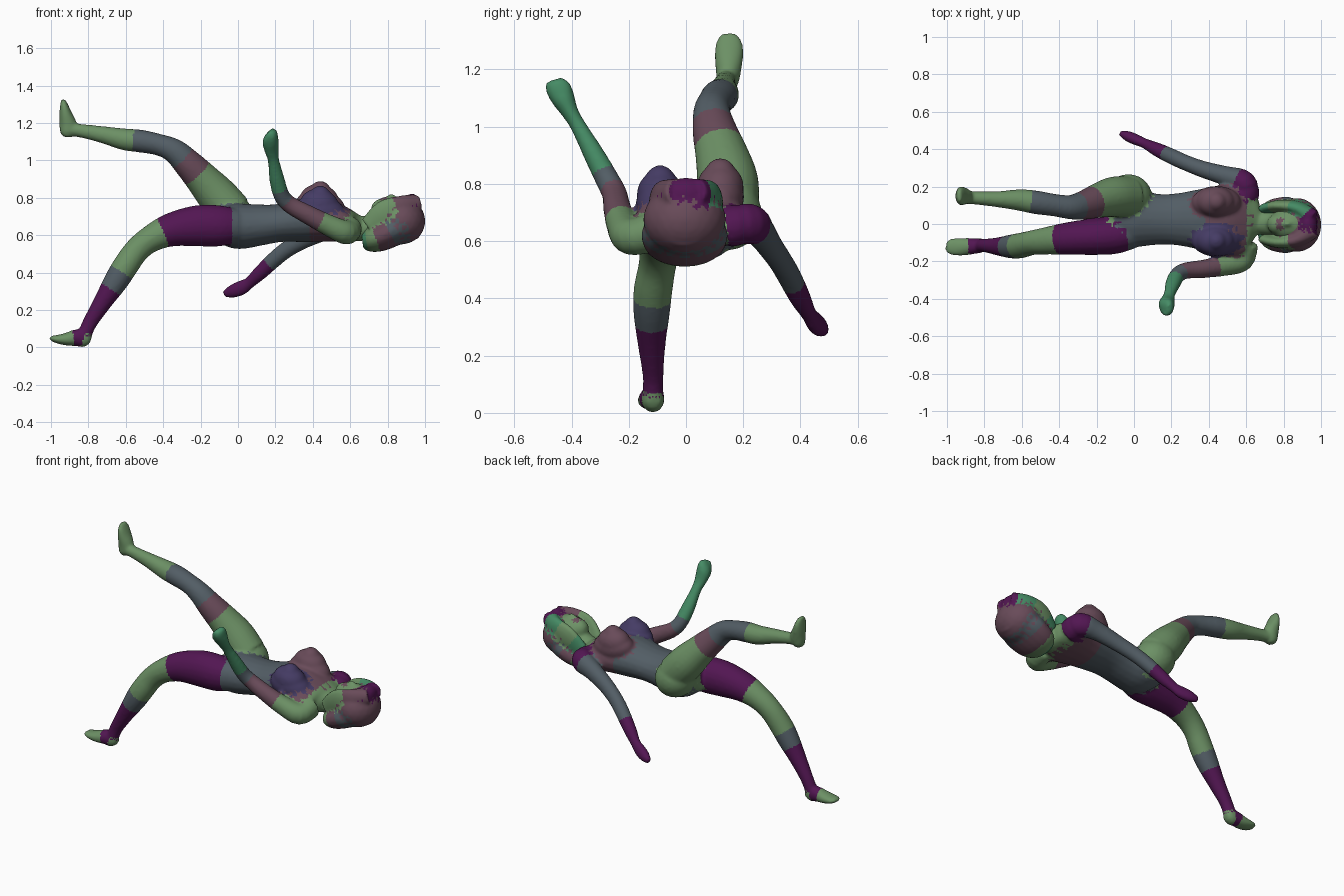
import bpy, bmesh, math
from mathutils import Vector, Matrix, kdtree

COLS = {'g': (.15, .28, .13, 1), 't': (.06, .26, .13, 1), 'p': (.085, .008, .085, 1),
        's': (.085, .11, .13, 1), 'r': (.14, .07, .10, 1), 'b': (.06, .045, .13, 1)}
KEYS = list(COLS)
MATS = {}
for k, c in COLS.items():
    MATS[k] = bpy.data.materials.new("tone_" + k)
    MATS[k].diffuse_color = c


class Sculpt:
    """Collects overlapping volumes, then fuses them into one smooth skin."""
    def __init__(self):
        self.bm, self.tags = bmesh.new(), []

    def ball(self, c, r, col, tilt=0):
        m = Matrix.Translation(c) @ Matrix.Rotation(math.radians(tilt), 4, 'Y') @ Matrix.Diagonal((*r, 1))
        v = bmesh.ops.create_icosphere(self.bm, subdivisions=3, radius=1, matrix=m)['verts']
        self.tags += [(p.co.copy(), col) for p in v]

    # limb: stations (x, y, z, sideways radius, other radius) with a tone per station
    def limb(self, st, cols, steps=4, n=20):
        P = [Vector(s) for s in st]
        P = [2 * P[0] - P[1]] + P + [2 * P[-1] - P[-2]]
        pts = []
        for i in range(1, len(P) - 2):
            a, b, c, d = P[i - 1:i + 3]
            for k in range(steps):
                t = k / steps
                pts.append((.5 * (2 * b + (c - a) * t + (2 * a - 5 * b + 4 * c - d) * t * t
                                  + (3 * b - a - 3 * c + d) * t ** 3), cols[i - 1 if t < .5 else i]))
        pts.append((P[-2], cols[-1]))
        rings, faces = [], []
        for i, (p, col) in enumerate(pts):
            q0, q1 = pts[max(i - 1, 0)][0], pts[min(i + 1, len(pts) - 1)][0]
            o, t = Vector(p[:3]), Vector((q1 - q0)[:3]).normalized()
            side = (Vector((0, 1, 0)) - t * t.y).normalized()
            up = t.cross(side)
            ring = []
            for j in range(n):
                w = 2 * math.pi * j / n
                ring.append(self.bm.verts.new(o + side * (max(p[3], .008) * math.cos(w)) + up * (max(p[4], .008) * math.sin(w))))
            self.tags += [(v.co.copy(), col) for v in ring]
            rings.append(ring)
        for a, b in zip(rings, rings[1:]):
            faces += [self.bm.faces.new((a[j], a[(j + 1) % n], b[(j + 1) % n], b[j])) for j in range(n)]
        faces += [self.bm.faces.new(rings[0][::-1]), self.bm.faces.new(rings[-1])]
        bmesh.ops.recalc_face_normals(self.bm, faces=faces)

    def finish(self, name, smooth=8, voxel=.009):
        me = bpy.data.meshes.new(name)
        self.bm.to_mesh(me)
        ob = bpy.data.objects.new(name, me)
        bpy.context.collection.objects.link(ob)
        rm = ob.modifiers.new("fuse", 'REMESH')
        rm.mode, rm.voxel_size, rm.use_smooth_shade = 'VOXEL', voxel, True
        sm = ob.modifiers.new("soften", 'SMOOTH')
        sm.factor, sm.iterations = .5, smooth
        dg = bpy.context.evaluated_depsgraph_get()
        ob.data = bpy.data.meshes.new_from_object(ob.evaluated_get(dg))
        ob.modifiers.clear()
        ob.data.materials.clear()
        for k in KEYS:
            ob.data.materials.append(MATS[k])
        kd = kdtree.KDTree(len(self.tags))
        for i, (co, _) in enumerate(self.tags):
            kd.insert(co, i)
        kd.balance()
        for f in ob.data.polygons:
            f.material_index = KEYS.index(self.tags[kd.find(f.center)[1]][1])
            f.use_smooth = True


body = Sculpt()
# torso, lying back with the chest upward
body.limb([(-.14, .02, .67, .08, .06), (-.08, .03, .66, .14, .10), (0, .03, .648, .155, .122),
           (.12, .025, .655, .137, .11), (.22, .025, .665, .138, .102), (.34, .025, .678, .16, .115),
           (.46, .022, .68, .188, .115), (.56, .02, .658, .205, .095), (.62, .02, .645, .16, .075),
           (.66, .015, .64, .09, .06)], 'gsssssrrgg')
# breasts: broad base blending into a rounded top
for y, z, col in ((-.09, .765, 'b'), (.12, .79, 'r')):
    body.ball((.44, y * .95, z - .035), (.135, .09, .085), col, 10)
    body.ball((.435, y, z), (.105, .082, .083), col, 10)
    body.ball((.44, y, z + .045), (.055, .054, .056), col)
# neck and collar
body.limb([(.54, .015, .65, .12, .08), (.6, .015, .64, .09, .072), (.67, .01, .635, .068, .064),
           (.78, 0, .68, .065, .065)], 'rrgg')
# planted leg
body.limb([(0, -.05, .65, .08, .09), (-.1, -.06, .65, .10, .11), (-.22, -.068, .65, .098, .11),
           (-.36, -.078, .628, .086, .09), (-.47, -.09, .578, .073, .072), (-.545, -.1, .515, .066, .068),
           (-.605, -.115, .43, .068, .069), (-.655, -.12, .35, .064, .065), (-.725, -.12, .24, .049, .05),
           (-.79, -.115, .135, .037, .04), (-.82, -.115, .07, .037, .038)], 'spppgggsppp')
body.limb([(-.79, -.115, .032, .024, .022), (-.815, -.115, .043, .038, .045), (-.86, -.118, .052, .043, .046),
           (-.92, -.122, .044, .048, .034), (-.975, -.122, .045, .045, .021), (-1.006, -.12, .052, .028, .011)], 'ggpggg')
# raised leg and buttock
body.ball((-.03, .145, .69), (.13, .122, .12), 'g', 30)
body.limb([(-.03, .145, .72, .11, .11), (-.11, .145, .81, .108, .108), (-.19, .125, .90, .093, .092),
           (-.27, .10, .985, .078, .078), (-.34, .09, 1.05, .065, .066), (-.42, .1, 1.083, .06, .058),
           (-.52, .115, 1.103, .063, .061), (-.61, .128, 1.113, .058, .058), (-.72, .132, 1.137, .044, .046),
           (-.83, .138, 1.157, .036, .037), (-.895, .143, 1.165, .036, .036)], 'gggrsssgggg')
body.limb([(-.915, .145, 1.125, .025, .022), (-.913, .145, 1.15, .038, .04), (-.908, .148, 1.19, .044, .047),
           (-.922, .15, 1.25, .051, .034), (-.93, .15, 1.295, .047, .022), (-.935, .148, 1.326, .028, .011)], 'gggggg')
# arm reaching up
body.limb([(.60, -.10, .635, .07, .065), (.575, -.19, .615, .065, .065), (.48, -.222, .655, .056, .057),
           (.37, -.24, .712, .049, .051), (.275, -.25, .765, .044, .046), (.232, -.275, .815, .042, .043),
           (.208, -.32, .90, .037, .041), (.19, -.375, 1.0, .028, .031), (.18, -.405, 1.05, .03, .038),
           (.175, -.43, 1.1, .042, .044), (.185, -.448, 1.14, .044, .03), (.192, -.455, 1.165, .028, .015)], 'gggrrstttttt')
body.limb([(.16, -.405, 1.05, .018, .016), (.15, -.445, 1.09, .018, .016), (.16, -.47, 1.125, .018, .014),
           (.178, -.482, 1.155, .012, .012)], 'tttt')
# arm hanging down
body.limb([(.60, .14, .65, .075, .07), (.585, .222, .66, .067, .072), (.49, .257, .635, .053, .058),
           (.37, .292, .585, .045, .049), (.27, .33, .53, .042, .045), (.2, .362, .475, .042, .043),
           (.12, .40, .40, .037, .039), (.06, .43, .345, .027, .032), (.02, .447, .32, .029, .04),
           (-.03, .468, .3, .029, .036), (-.075, .487, .285, .015, .018)], 'ppsssspppppp')
# face, jaw, nose and brow, looking upward
body.ball((.84, 0, .71), (.12, .092, .095), 'g')
body.ball((.765, 0, .735), (.055, .055, .06), 'g')
body.ball((.82, 0, .80), (.028, .015, .022), 'g')
body.ball((.78, 0, .79), (.016, .028, .014), 'r')
body.finish("body")

# hair: crown, bob falling to the nape, side locks and fringe
hair = Sculpt()
hair.ball((.87, -.005, .675), (.132, .145, .125), 'r')
hair.limb([(.94, -.005, .67, .10, .09), (.84, -.005, .635, .148, .09), (.76, -.005, .595, .145, .082),
           (.70, -.005, .575, .12, .066), (.665, -.005, .57, .075, .04)], 'rsrgt')
for s, cols in ((-1, 'rrgg'), (1, 'ptgt')):
    hair.limb([(.955, s * .03, .77, .05, .05), (.88, s * .085, .75, .036, .064), (.79, s * .098, .71, .032, .08),
               (.70, s * .08, .64, .03, .06)], cols)
hair.ball((.93, 0, .76), (.05, .085, .062), 'p')
hair.finish("hair", 6)
